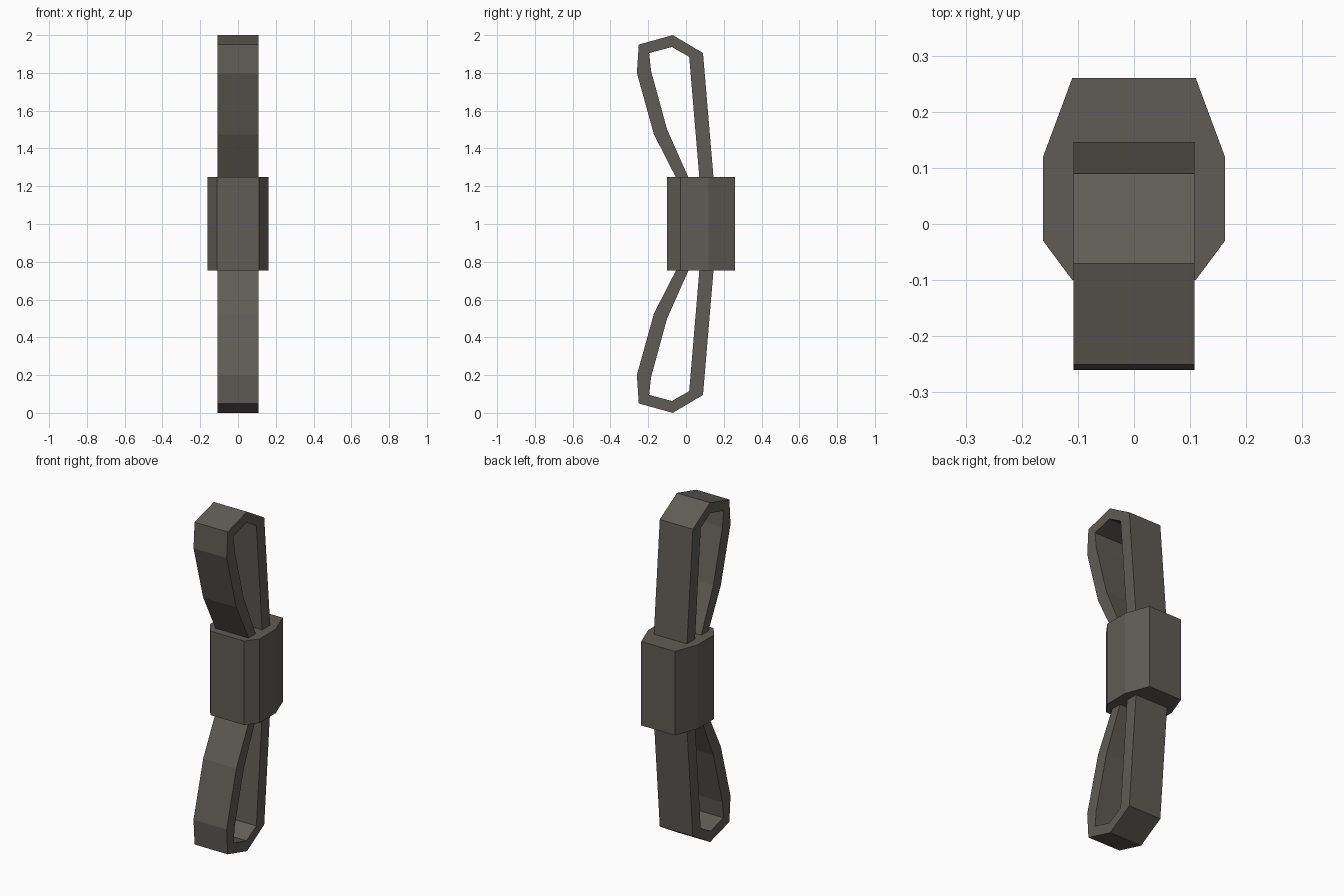
import bpy

if "Cube" in bpy.data.objects:
    bpy.data.objects.remove(bpy.data.objects["Cube"])

cloth = bpy.data.materials.new("dark grey brown")
cloth.diffuse_color = (0.117, 0.107, 0.092, 1)
cloth.use_nodes = True
cloth.node_tree.nodes["Principled BSDF"].inputs["Base Color"].default_value = cloth.diffuse_color


def make(name, verts, faces):
    mesh = bpy.data.meshes.new(name)
    mesh.from_pydata(verts, [], faces)
    mesh.materials.append(cloth)
    obj = bpy.data.objects.new(name, mesh)
    bpy.context.collection.objects.link(obj)
    # consistent outward normals
    import bmesh
    bm = bmesh.new()
    bm.from_mesh(mesh)
    bmesh.ops.recalc_face_normals(bm, faces=bm.faces)
    bm.to_mesh(mesh)
    bm.free()
    return obj


# Ribbon loop side profile (y, z): outer and inner edge, ends tucked into the band
OUTER = [(-0.045, 1.23), (-0.17, 1.475), (-0.26, 1.80), (-0.25, 1.95),
         (-0.07, 2.0), (0.09, 1.905), (0.147, 1.23)]
INNER = [(0.02, 1.23), (-0.10, 1.50), (-0.185, 1.81), (-0.195, 1.905),
         (-0.075, 1.937), (0.017, 1.885), (0.072, 1.23)]
HALF_WIDTH = 0.108


def loop(name, flip):
    verts, faces = [], []
    for (oy, oz), (iy, iz) in zip(OUTER, INNER):
        for x, y, z in ((-1, oy, oz), (1, oy, oz), (1, iy, iz), (-1, iy, iz)):
            verts.append((x * HALF_WIDTH, y, 2 - z if flip else z))
    for i in range(len(OUTER) - 1):
        a, b = 4 * i, 4 * i + 4
        for k in range(4):
            n = (k + 1) % 4
            faces.append((a + k, a + n, b + n, b + k))
    last = 4 * (len(OUTER) - 1)
    faces += [(0, 1, 2, 3), tuple(range(last, last + 4))]
    make(name, verts, faces)


loop("upper_ribbon_loop", False)
loop("lower_ribbon_loop", True)

# Central band: eight-sided prism
half = [(0.11, -0.10), (0.162, -0.03), (0.162, 0.12), (0.11, 0.26)]
outline = half + [(-x, y) for x, y in reversed(half)]
n = len(outline)
verts = [(x, y, z) for z in (0.755, 1.25) for x, y in outline]
faces = [tuple(range(n)), tuple(range(n, 2 * n))]
faces += [(i, (i + 1) % n, n + (i + 1) % n, n + i) for i in range(n)]
make("center_band", verts, faces)
